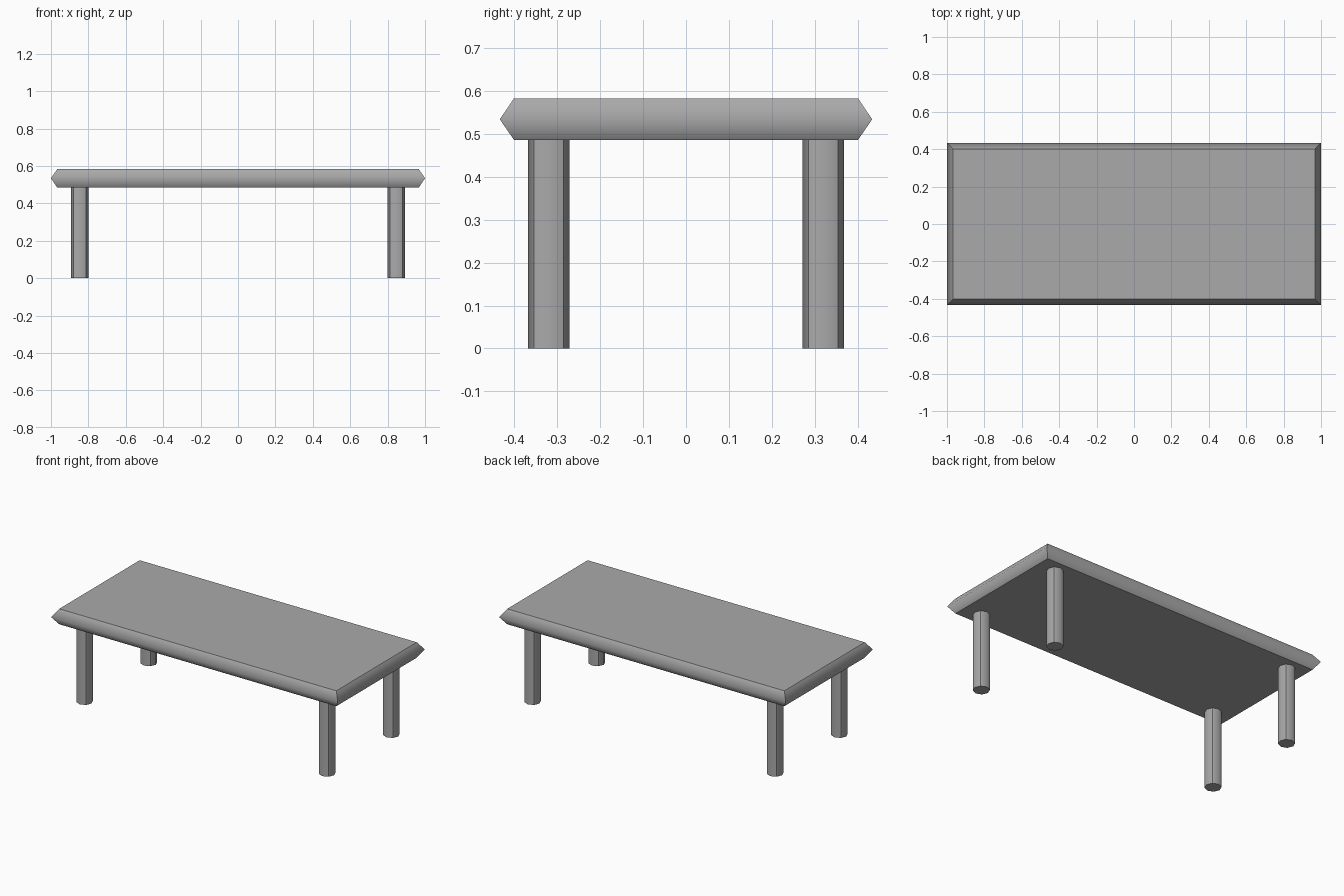
import bpy, bmesh
from math import cos, sin, pi

if "Cube" in bpy.data.objects:
    bpy.data.objects.remove(bpy.data.objects["Cube"], do_unlink=True)

grey = bpy.data.materials.new("plain grey")
grey.use_nodes = True
colour = (0.4, 0.4, 0.4, 1)
grey.diffuse_color = colour
grey.node_tree.nodes["Principled BSDF"].inputs["Base Color"].default_value = colour


def loft(name, rings, is_soft):
    """Capped skin through the rings; is_soft picks the edges shaded smooth."""
    bm = bmesh.new()
    loops = [[bm.verts.new(p) for p in ring] for ring in rings]
    for low, high in zip(loops, loops[1:]):
        for i in range(len(low)):
            j = (i + 1) % len(low)
            bm.faces.new((low[i], low[j], high[j], high[i]))
    bm.faces.new(loops[0][::-1])
    bm.faces.new(loops[-1])
    for face in bm.faces:
        face.smooth = True
    for edge in bm.edges:
        edge.smooth = is_soft(edge.verts[0].co, edge.verts[1].co)
    mesh = bpy.data.meshes.new(name)
    bm.to_mesh(mesh)
    bm.free()
    mesh.materials.append(grey)
    obj = bpy.data.objects.new(name, mesh)
    bpy.context.scene.collection.objects.link(obj)
    return obj


def rectangle(x, y, z):
    return [(-x, -y, z), (x, -y, z), (x, y, z), (-x, y, z)]


# Tabletop with an outward-pointing, softly shaded rim
BOTTOM, MIDDLE, TOP = 0.486, 0.534, 0.583
loft("tabletop",
     [rectangle(0.967, 0.401, BOTTOM), rectangle(1, 0.434, MIDDLE),
      rectangle(0.967, 0.401, TOP)],
     lambda a, b: abs(a.z - MIDDLE) < 0.001 and abs(b.z - MIDDLE) < 0.001)


# Eight-sided legs: creased on the diagonals, soft on the axes
def octagon(z, radius=0.048):
    return [(radius * cos(i * pi / 4), radius * sin(i * pi / 4), z) for i in range(8)]


def on_axis(a, b):
    return abs(a.z - b.z) > 0.1 and min(abs(a.x), abs(a.y)) < 0.001


for depth, sy in (("front", -1), ("back", 1)):
    for side, sx in (("left", 1), ("right", -1)):
        leg = loft(f"{depth}_{side}_leg", [octagon(0), octagon(BOTTOM)], on_axis)
        leg.location = (sx * 0.846, sy * 0.32, 0)
